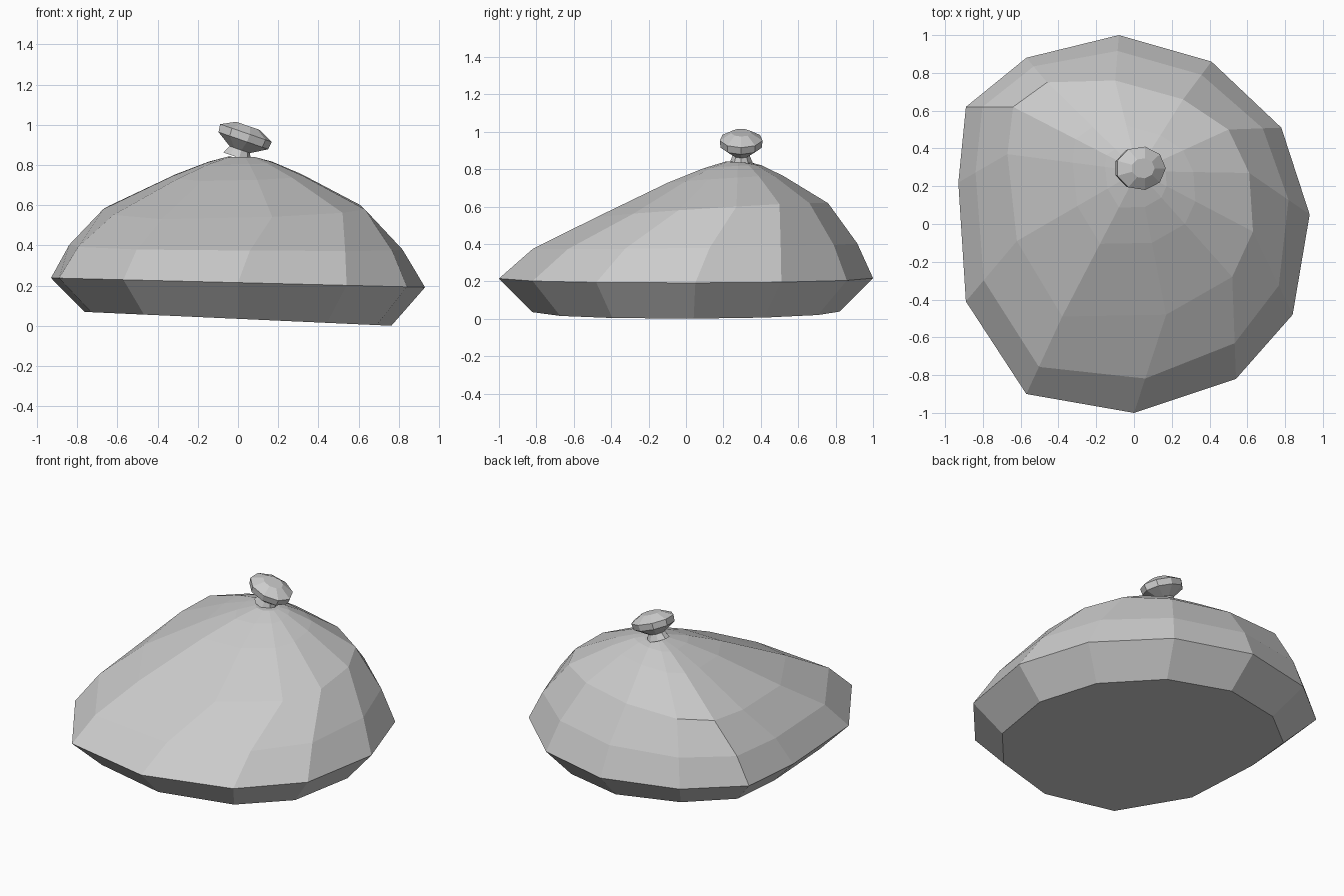
import bpy, bmesh, math
from mathutils import Vector, Matrix

cube = bpy.data.objects.get("Cube")
if cube:
    bpy.data.objects.remove(cube, do_unlink=True)

# One flat grey for the whole sack
cloth = bpy.data.materials.new("grey cloth")
cloth.use_nodes = True
grey = (0.6, 0.6, 0.6, 1)
cloth.diffuse_color = grey
cloth.node_tree.nodes["Principled BSDF"].inputs["Base Color"].default_value = grey


def loft(name, rings):
    """Skin a stack of equal-length rings and cap both ends."""
    bm = bmesh.new()
    loops = [[bm.verts.new(p) for p in ring] for ring in rings]
    count = len(loops[0])
    for low, high in zip(loops, loops[1:]):
        for i in range(count):
            j = (i + 1) % count
            bm.faces.new((low[i], low[j], high[j], high[i]))
    bm.faces.new(loops[0])
    bm.faces.new(loops[-1])
    bmesh.ops.recalc_face_normals(bm, faces=bm.faces)
    mesh = bpy.data.meshes.new(name)
    bm.to_mesh(mesh)
    bm.free()
    mesh.materials.append(cloth)
    obj = bpy.data.objects.new(name, mesh)
    bpy.context.collection.objects.link(obj)
    return obj


def blend(ring_a, ring_b, t, lift=0.0):
    return [a.lerp(b, t) + Vector((0, 0, lift)) for a, b in zip(ring_a, ring_b)]


# Sack body: uneven outlines of the widest seam and of the shoulder
rim_outline = [(-.08, 1), (.41, .86), (.78, .51), (.93, .05), (.84, -.48), (.54, -.82),
               (0, -1), (-.57, -.9), (-.89, -.41), (-.93, .22), (-.89, .62), (-.57, .88)]
shoulder_outline = [(-.1, .76), (.26, .66), (.5, .5), (.61, .27), (.63, -.04), (.52, -.28),
                    (.17, -.48), (-.38, -.49), (-.62, -.09), (-.67, .37), (-.64, .62), (-.46, .75)]

rim = [Vector((x, y, .215 - .025 * x)) for x, y in rim_outline]
base = [Vector((x * .82, y * .82, .035 - .037 * x)) for x, y in rim_outline]
shoulder = [Vector((x, y, .57 + .065 * y + .02 * x)) for x, y in shoulder_outline]
mouth = Vector((.02, .28, .87))
gather = [mouth] * len(rim)
neck = [mouth + (p - mouth).normalized() * .08 for p in shoulder]
loft("sack_body", [base, rim, blend(rim, shoulder, .35, .045), shoulder,
                   blend(shoulder, gather, .5, .02), blend(shoulder, gather, .75, .015), neck])

# Tied knot: a tilted, flattened lathe form of (radius, height) rings
tilt = Matrix.Translation((.03, .295, .943)) @ Matrix.Rotation(math.radians(19), 4, "Y")
knot_profile = [(.075, -.11), (.055, -.07), (.135, -.022), (.14, .018), (.065, .055)]
sides = 9
loft("tied_knot", [[tilt @ Vector((r * math.cos(i * math.tau / sides),
                                   r * .83 * math.sin(i * math.tau / sides), h))
                    for i in range(sides)] for r, h in knot_profile])
